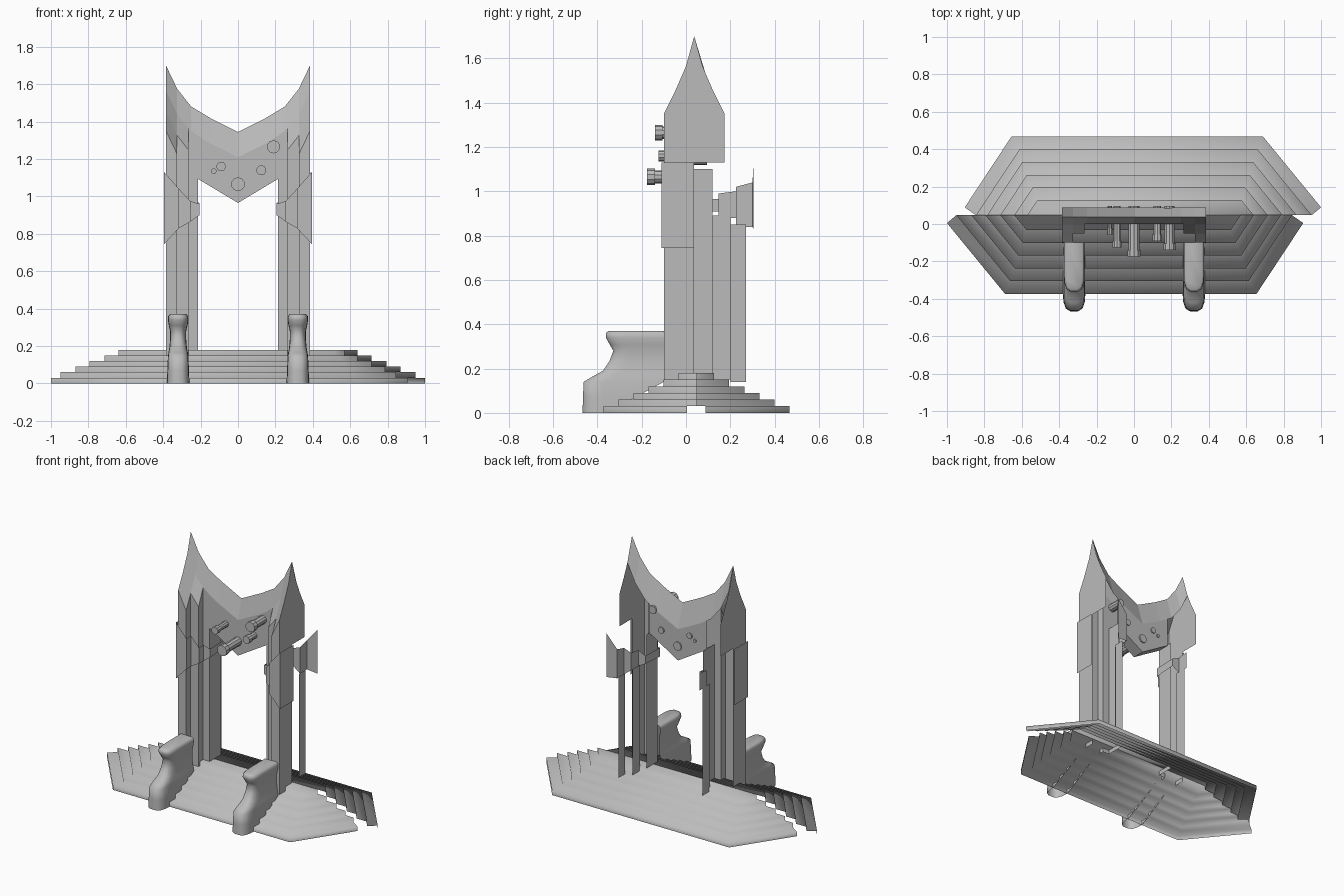
import bpy, math

if "Cube" in bpy.data.objects:
    bpy.data.objects.remove(bpy.data.objects["Cube"])

GREY = (0.5, 0.5, 0.5, 1)
stone = bpy.data.materials.new("grey_stone")
stone.use_nodes = True
stone.diffuse_color = GREY
stone.node_tree.nodes["Principled BSDF"].inputs["Base Color"].default_value = GREY


def make(name, verts, faces, smooth=False):
    mesh = bpy.data.meshes.new(name)
    mesh.from_pydata(verts, [], faces)
    mesh.polygons.foreach_set("use_smooth", [smooth] * len(faces))
    mesh.materials.append(stone)
    mesh.update()
    obj = bpy.data.objects.new(name, mesh)
    bpy.context.collection.objects.link(obj)
    return obj


def sheet(name, path, low, high):
    """Upright folded sheet along a plan path, with a height pair per point."""
    n = len(path)
    verts = [(x, y, z) for (x, y), z in zip(path, low)]
    verts += [(x, y, z) for (x, y), z in zip(path, high)]
    return make(name, verts, [(i, i + 1, n + i + 1, n + i) for i in range(n - 1)])


def loft(name, rings, closed_top=True):
    """Open rings of equal length joined from bottom to top."""
    n = len(rings[0])
    faces = [(k * n + i, k * n + i + 1, (k + 1) * n + i + 1, (k + 1) * n + i)
             for k in range(len(rings) - 1) for i in range(n - 1)]
    if closed_top:
        faces.append(tuple((len(rings) - 1) * n + i for i in range(n)))
    return make(name, [p for r in rings for p in r], faces, True)


def lerp(table, t):
    for (a, u), (b, v) in zip(table, table[1:]):
        if t <= b:
            return u + (v - u) * (t - a) / (b - a)
    return table[-1][1]


MID = 0.037
RIDGE = [(0, 1.345), (0.15, 1.42), (0.25, 1.48), (0.325, 1.575), (0.385, 1.7)]
DROP = [(0, 0), (0.037, 0.135), (0.087, 0.25), (0.137, 0.35)]


def roof(x, y):
    return lerp(RIDGE, abs(x)) - lerp(DROP, abs(y - MID))


# Stepped base: two half shells, the back one turned half round
left_tips = [1, 0.95, 0.87, 0.795, 0.715, 0.64]
right_tips = [0.905, 0.845, 0.785, 0.715, 0.64, 0.57]
rise = 0.03
for name, turn in (("front_steps", 1), ("back_steps", -1)):
    rings = []
    for k, (a, b) in enumerate(zip(left_tips, right_tips)):
        front = -0.42 + 0.068 * k
        end = 0 if k else -0.042
        run = end - front
        plan = [(-a, end), (0.82 * run - a, front), (b - 0.66 * run, front), (b, end)]
        for z in (k * rise, (k + 1) * rise):
            rings.append([(turn * x, 0.047 + turn * y, z) for x, y in plan])
    loft(name, rings)

# Towers, each with a folded front, outer wall, gable and loose rear strips
fold = [(0.385, -0.1), (0.325, -0.1), (0.325, -0.05), (0.265, -0.05), (0.265, 0), (0.215, 0)]
strips = [(0.215, 0, 0.12, 1.1), (0.265, 0.12, 0.2, 0.89), (0.325, 0.2, 0.27, 0.85)]
band_path = [(0.395, MID), (0.395, -0.11), (0.315, -0.11), (0.315, -0.06), (0.255, -0.06),
             (0.255, -0.01), (0.206, -0.01), (0.206, 0.147), (0.26, 0.147), (0.26, 0.225),
             (0.313, 0.225), (0.313, 0.3), (0.39, 0.305)]
band_low = [0.745, 0.745, 0.83, 0.83, 0.865, 0.865, 0.9, 0.91, 0.88, 0.88, 0.84, 0.84, 0.83]
band_high = [1.13, 1.13, 1.04, 1.04, 0.975, 0.975, 0.96, 0.965, 0.99, 1, 1.02, 1.04, 1.13]
for side, s in (("left", 1), ("right", -1)):
    path = [(s * x, y) for x, y in fold]
    sheet(side + "_tower_front", path, [0.15] * len(path), [roof(x, y) for x, y in path])
    sheet(side + "_outer_wall", [(s * 0.385, MID), (s * 0.385, -0.1)], [0.15] * 2, [1.13] * 2)

    edge = [(MID + f * d, 1.7 - h) for f in (-1, 1) for d, h in (DROP[::-1] if f < 0 else DROP[1:])]
    gable = [(-0.1, 1.13)] + edge + [(0.174, 1.13)]
    make(side + "_gable", [(s * 0.385, y, z) for y, z in gable], [tuple(range(len(gable)))])

    for i, (x, y0, y1, top) in enumerate(strips if s > 0 else strips[:2]):
        base = 0.15 if i < 2 else 0.14
        sheet(f"{side}_rear_strip_{i}", [(s * x, y0), (s * x, y1)], [base] * 2, [top] * 2)

    count = len(band_path) if s > 0 else 10
    sheet(side + "_band", [(s * x, y) for x, y in band_path[:count]], band_low, band_high)

# Curved roof over the folded plan
xs = [x * f for f in (-1, 1) for x in (0.385, 0.325, 0.265, 0.25, 0.215, 0.15)] + [0]
xs.sort()
ys = [-0.1, -0.05, 0, MID, 0.087]
verts = [(x, y, roof(x, y)) for x in xs for y in ys]
faces = []
for i in range(len(xs) - 1):
    mid = abs(xs[i] + xs[i + 1]) / 2
    first = 0 if mid > 0.325 else 1 if mid > 0.265 else 2
    for j in range(first, len(ys) - 1):
        a = i * len(ys) + j
        faces.append((a, a + len(ys), a + len(ys) + 1, a + 1))
make("roof", verts, faces)

# Pointed lintel: two walls and an underside
span = [x for x in xs if abs(x) < 0.22]
under = [0.965 + 0.6 * abs(x) for x in span]
for name, y in (("lintel_front", 0), ("lintel_back", 0.087)):
    sheet(name, [(x, y) for x in span], under, [roof(x, y) for x in span])
n = len(span)
make("lintel_underside",
     [(x, y, z) for y in (0, 0.087) for x, z in zip(span, under)],
     [(i, i + 1, n + i + 1, n + i) for i in range(n - 1)])

# Pipes through the lintel, each with a collar at its tip
pipes = [(-0.09, 1.16, 0.025, -0.125), (-0.13, 1.135, 0.015, -0.06), (0, 1.065, 0.037, -0.175),
         (0.125, 1.14, 0.027, -0.09), (0.19, 1.265, 0.035, -0.14)]
for i, (x, z, r, tip) in enumerate(pipes):
    for part, radius, y0, y1 in (("pipe", r * 0.8, tip, 0.095), ("collar", r, tip, tip + 0.035)):
        bpy.ops.mesh.primitive_cylinder_add(
            vertices=10, radius=radius, depth=y1 - y0,
            location=(x, (y0 + y1) / 2, z), rotation=(math.pi / 2, 0, 0))
        obj = bpy.context.object
        obj.name = f"{part}_{i}"
        obj.data.materials.append(stone)
        bpy.ops.object.shade_smooth_by_angle()

# Rounded pedestals rising out of the front steps: height, front, half width
levels = [(0, -0.467, 0.06), (0.07, -0.465, 0.058), (0.14, -0.462, 0.055), (0.165, -0.42, 0.052),
          (0.19, -0.375, 0.047), (0.235, -0.345, 0.043), (0.28, -0.328, 0.043),
          (0.31, -0.345, 0.05), (0.34, -0.362, 0.055), (0.36, -0.362, 0.053), (0.37, -0.35, 0.044)]
outline = [(1, 0.09), (0.95, 0.05), (0.75, 0.015), (0.35, 0)]
outline += [(-w, d) for w, d in outline[::-1]]
for side, s in (("left", 1), ("right", -1)):
    rings = []
    for z, front, half in levels:
        back = min(-0.1, -0.37 + z * 2)
        ring = [(w * half, min(front + d, back)) for w, d in outline]
        ring = [(half, back)] + ring + [(-half, back)]
        rings.append([(s * 0.32 + x, y, z) for x, y in ring])
    loft(side + "_pedestal", rings)
